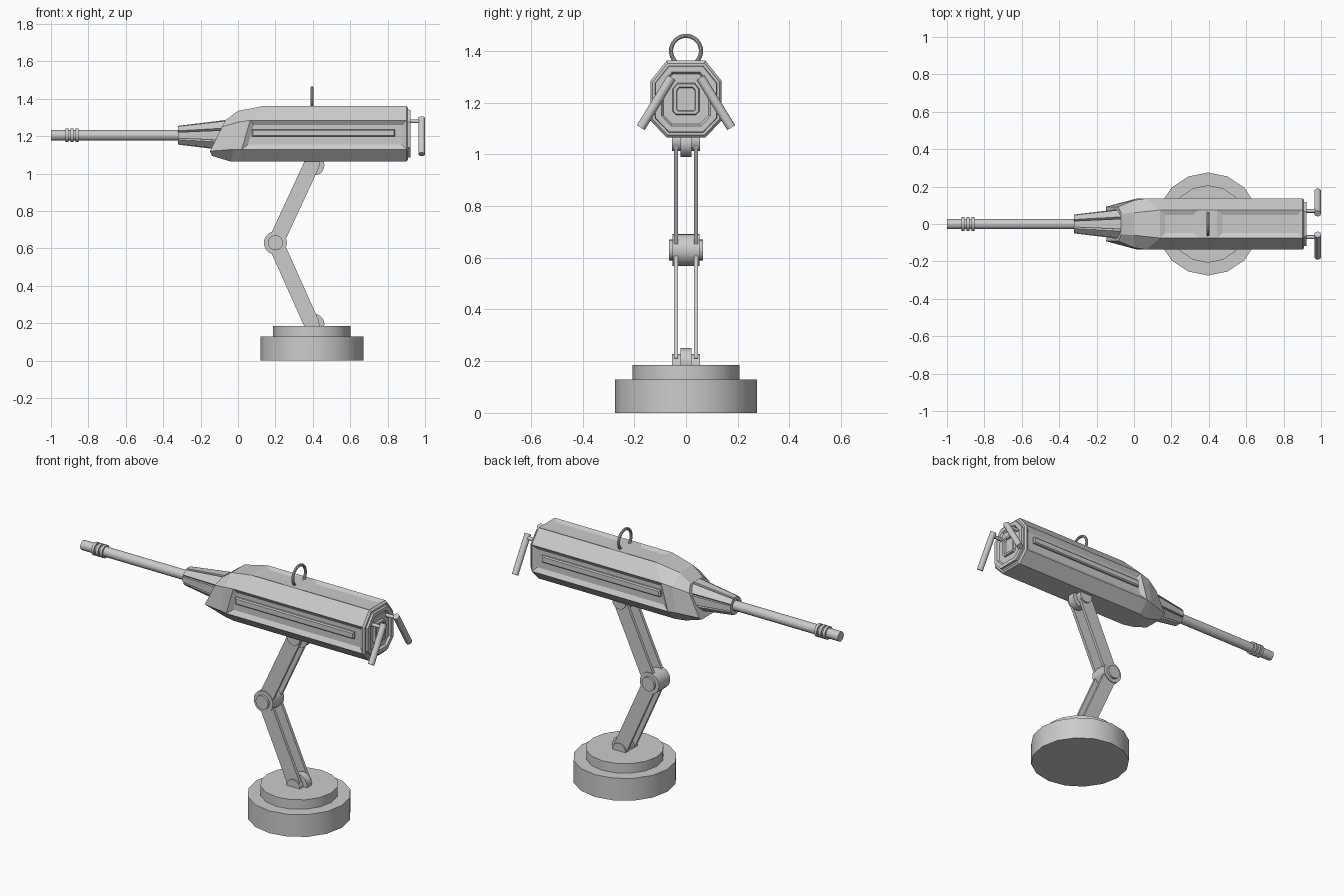
import bpy, bmesh, math
from mathutils import Vector

cube = bpy.data.objects.get("Cube")
if cube:
    bpy.data.objects.remove(cube, do_unlink=True)

GREY = (0.6, 0.6, 0.6, 1)
mat = bpy.data.materials.new("plain_grey")
mat.use_nodes = True
mat.diffuse_color = GREY
mat.node_tree.nodes["Principled BSDF"].inputs["Base Color"].default_value = GREY

AXIS_Z = 1.205   # height of the barrel axis
PIVOT_X = 0.395  # stand centre


def finish(obj, name, smooth=True):
    obj.name = obj.data.name = name
    obj.data.materials.clear()
    obj.data.materials.append(mat)
    if smooth:
        bpy.ops.object.shade_smooth_by_angle(angle=math.radians(35))
    return obj


def rod(name, start, end, radius, sides=16):
    start, end = Vector(start), Vector(end)
    axis = end - start
    bpy.ops.mesh.primitive_cylinder_add(
        vertices=sides, radius=radius, depth=axis.length, location=(start + end) / 2,
        rotation=axis.to_track_quat('Z', 'Y').to_euler())
    return finish(bpy.context.object, name)


def pin(name, x, z, radius, y0, y1):
    return rod(name, (x, y0, z), (x, y1, z), radius, 20)


def loft(rings):
    """Skin a list of equal-sized point rings and cap both ends."""
    bm = bmesh.new()
    rows = [[bm.verts.new(p) for p in ring] for ring in rings]
    n = len(rows[0])
    for a, b in zip(rows, rows[1:]):
        for i in range(n):
            j = (i + 1) % n
            bm.faces.new((a[i], a[j], b[j], b[i]))
    bm.faces.new(rows[0])
    bm.faces.new(rows[-1])
    bmesh.ops.recalc_face_normals(bm, faces=bm.faces)
    return bm


def add_mesh(name, bm):
    mesh = bpy.data.meshes.new(name)
    bm.normal_update()
    bm.to_mesh(mesh)
    bm.free()
    obj = bpy.data.objects.new(name, mesh)
    bpy.context.collection.objects.link(obj)
    return finish(obj, name, smooth=False)


# Round stepped base
rod("base_lower", (PIVOT_X, 0, 0), (PIVOT_X, 0, 0.13), 0.275)
rod("base_upper", (PIVOT_X, 0, 0.13), (PIVOT_X, 0, 0.185), 0.207)

# Pivots at the base, the elbow and under the body
for label, z, up in (("base", 0.185, 1), ("body", 1.055, -1)):
    pin(label + "_pivot_centre", PIVOT_X + 0.012, z + 0.01 * up, 0.055, -0.022, 0.022)
    for side, s in (("left", 1), ("right", -1)):
        pin(f"{label}_pivot_{side}", PIVOT_X, z, 0.043, s * 0.02, s * 0.055)
ELBOW = Vector((0.2, 0, 0.63))
pin("elbow_barrel", ELBOW.x, ELBOW.z, 0.062, -0.052, 0.052)
pin("elbow_pin", ELBOW.x, ELBOW.z, 0.04, -0.066, 0.066)

# Paired arm plates
for label, z in (("lower", 0.195), ("upper", 1.05)):
    end = Vector((PIVOT_X, 0, z))
    along = (end - ELBOW).normalized()
    across = Vector((along.z, 0, -along.x)) * 0.042
    for side, s in (("left", 1), ("right", -1)):
        rings = []
        for p in (ELBOW, end):
            rings.append([p + across * k + Vector((0, s * y, 0))
                          for k, y in ((1, 0.03), (1, 0.047), (-1, 0.047), (-1, 0.03))])
        add_mesh(f"{label}_arm_{side}", loft(rings))


# Faceted body: x at four heights, four heights, wide and narrow half widths
def section(xs, zs, wide, narrow):
    half = list(zip(xs, (narrow, wide, wide, narrow), zs))
    return half + [(x, -y, z) for x, y, z in reversed(half)]


FULL = (1.065, 1.13, 1.285, 1.362)
body = loft([
    section((-0.14, -0.15, -0.085, -0.067), (1.095, 1.12, 1.25, 1.285), 0.092, 0.055),
    section((-0.04, -0.02, 0.0, 0.0), (1.065, 1.13, 1.275, 1.335), 0.127, 0.06),
    section((0.02, 0.02, 0.065, 0.14), FULL, 0.137, 0.075),
    section((0.345,) * 4, FULL, 0.137, 0.075),
    section((0.445,) * 4, FULL, 0.137, 0.075),
    section((0.9,) * 4, FULL, 0.137, 0.075),
    section((0.91,) * 4, (1.075, 1.135, 1.28, 1.352), 0.129, 0.071),
])
body.normal_update()
# Sunken side panels
for s in (1, -1):
    faces = [f for f in body.faces
             if f.normal.y * s > 0.99 and 0.1 < f.calc_center_median().x < 0.89]
    bmesh.ops.inset_region(body, faces=faces, thickness=0.025, depth=-0.016,
                           use_even_offset=True)
# Sunken top panels either side of the lifting ring
tops = [f for f in body.faces if f.normal.z > 0.99
        and abs(f.calc_center_median().x - PIVOT_X) > 0.06]
bmesh.ops.inset_individual(body, faces=tops, thickness=0.027, depth=-0.01,
                           use_even_offset=True)
# Stepped rear plate
rear = max(body.faces, key=lambda f: f.calc_center_median().x)
for thickness, depth in ((0.01, 0), (0.002, 0.012), (0.022, 0), (0.008, -0.012),
                         (0.035, 0), (0.003, 0.012), (0.012, 0), (0.003, -0.012)):
    bmesh.ops.inset_individual(body, faces=[rear], thickness=thickness, depth=depth,
                               use_even_offset=True)
add_mesh("body", body)

# Long bars in the side panels
for side, s in (("left", 1), ("right", -1)):
    rings = []
    for y, grow in ((0.115, 0.0), (0.13, 0.0), (0.136, -0.006)):
        x0, x1, z0, z1 = 0.075 - grow, 0.84 + grow, 1.197 - grow, 1.237 + grow
        rings.append([(x, s * y, z) for x, z in ((x0, z0), (x1, z0), (x1, z1), (x0, z1))])
    add_mesh(f"side_bar_{side}", loft(rings))

# Lifting ring
bpy.ops.mesh.primitive_torus_add(location=(PIVOT_X, 0, 1.4), rotation=(0, math.pi / 2, 0),
                                 major_radius=0.058, minor_radius=0.008,
                                 major_segments=32, minor_segments=10)
finish(bpy.context.object, "lifting_ring")

# Tapered shroud: core with eight raised slats
core = loft([[(x, r * math.cos(k * math.tau / 16), AXIS_Z + r * math.sin(k * math.tau / 16))
              for k in range(16)] for x, r in ((-0.315, 0.042), (-0.05, 0.074))])
add_mesh("shroud_core", core)
for i in range(8):
    a = i * math.tau / 8
    out = Vector((0, math.cos(a), math.sin(a)))
    tangent = Vector((0, -math.sin(a), math.cos(a)))
    rings = []
    for x, inner, outer, w in ((-0.322, 0.03, 0.05, 0.016), (-0.07, 0.062, 0.081, 0.027)):
        mid = Vector((x, 0, AXIS_Z))
        rings.append([mid + out * r + tangent * t
                      for r, t in ((inner, -w), (outer, -w), (outer, w), (inner, w))])
    add_mesh(f"shroud_slat_{i + 1}", loft(rings))

# Barrel with three collars
rod("barrel", (-1, 0, AXIS_Z), (-0.3, 0, AXIS_Z), 0.028)
for i in range(3):
    x = -0.915 + i * 0.027
    rod(f"barrel_collar_{i + 1}", (x - 0.008, 0, AXIS_Z), (x + 0.008, 0, AXIS_Z), 0.037)

# Rear handles
for side, s in (("left", 1), ("right", -1)):
    rod(f"handle_stub_{side}", (0.9, s * 0.07, 1.28), (0.982, s * 0.07, 1.28), 0.01, 12)
    rod(f"handle_grip_{side}", (0.982, s * 0.056, 1.297), (0.982, s * 0.175, 1.103), 0.018)
